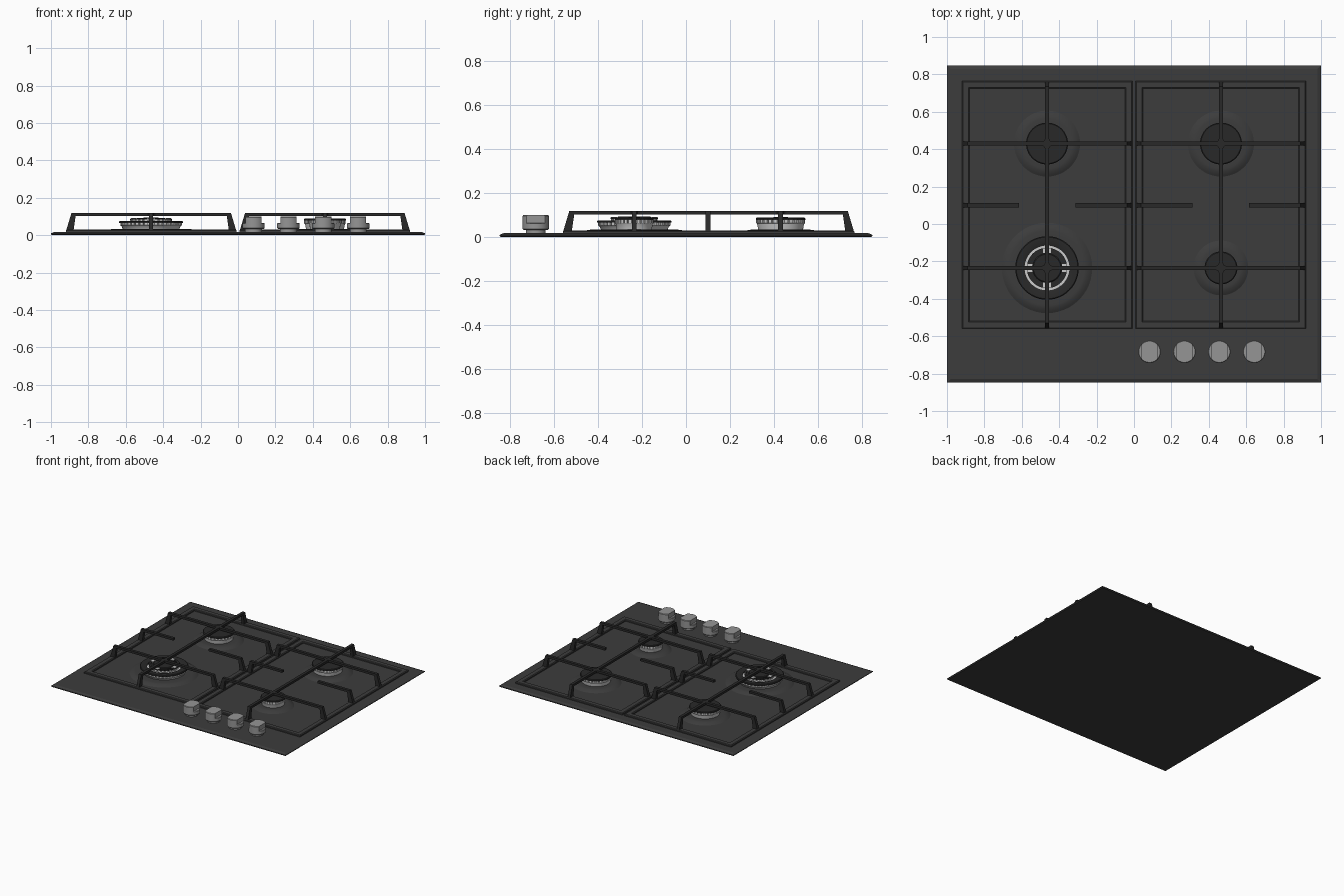
import bpy, bmesh, math
from mathutils import Matrix, Vector

if "Cube" in bpy.data.objects:
    bpy.data.objects.remove(bpy.data.objects["Cube"])

def material(name, v):
    m = bpy.data.materials.new(name)
    m.diffuse_color = (v, v, v, 1)
    m.use_nodes = True
    m.node_tree.nodes["Principled BSDF"].inputs["Base Color"].default_value = m.diffuse_color
    return m

ENAMEL = material("dark_enamel", 0.045)
IRON = material("cast_iron", 0.022)
METAL = material("burner_metal", 0.6)
KNOB = material("knob_grey", 0.3)

def finish(name, bm, mat, smooth=True):
    bmesh.ops.recalc_face_normals(bm, faces=bm.faces[:])
    me = bpy.data.meshes.new(name)
    bm.to_mesh(me)
    bm.free()
    ob = bpy.data.objects.new(name, me)
    bpy.context.collection.objects.link(ob)
    me.materials.append(mat)
    if smooth:
        bpy.ops.object.select_all(action='DESELECT')
        ob.select_set(True)
        bpy.context.view_layer.objects.active = ob
        bpy.ops.object.shade_smooth_by_angle(angle=math.radians(32))
    return ob

def add_box(bm, x0, x1, y0, y1, z0, z1, rot=None):
    m = Matrix.Translation(((x0 + x1) / 2, (y0 + y1) / 2, (z0 + z1) / 2)) \
        @ Matrix.Diagonal((x1 - x0, y1 - y0, z1 - z0, 1))
    bmesh.ops.create_cube(bm, size=1, matrix=(rot @ m) if rot else m)

def add_lathe(bm, prof, cx, cy, steps=48):
    """Spin an (r, z) profile; r = 0 ends close to a point."""
    rings = []
    for r, z in prof:
        if r == 0:
            rings.append([bm.verts.new((cx, cy, z))] * steps)
        else:
            rings.append([bm.verts.new((cx + r * math.cos(a), cy + r * math.sin(a), z))
                          for a in (2 * math.pi * i / steps for i in range(steps))])
    for A, B in zip(rings, rings[1:]):
        for i in range(steps):
            j = (i + 1) % steps
            bm.faces.new(list(dict.fromkeys([A[i], A[j], B[j], B[i]])))

def lathe(name, prof, c, mat):
    bm = bmesh.new()
    add_lathe(bm, prof, *c)
    return finish(name, bm, mat)

def add_profile(bm, pts, axis, at, w=0.022):
    """Extrude a (u, z) outline by w; u lies along the given axis."""
    put = (lambda u, v, z: (u, v, z)) if axis == 'x' else (lambda u, v, z: (v, u, z))
    a = [bm.verts.new(put(u, at - w / 2, z)) for u, z in pts]
    b = [bm.verts.new(put(u, at + w / 2, z)) for u, z in pts]
    bm.faces.new(a)
    bm.faces.new(b)
    for i in range(len(pts)):
        j = (i + 1) % len(pts)
        bm.faces.new((a[i], a[j], b[j], b[i]))

# base plate with a sloped rim
bm = bmesh.new()
loops = [[bm.verts.new((sx * (1 - i), sy * (0.848 - i), z))
          for sx, sy in ((-1, -1), (1, -1), (1, 1), (-1, 1))]
         for i, z in ((0.006, 0), (0, 0.006), (0, 0.01), (0.018, 0.018))]
bm.faces.new(loops[0])
bm.faces.new(loops[-1])
for A, B in zip(loops, loops[1:]):
    for i in range(4):
        j = (i + 1) % 4
        bm.faces.new((A[i], A[j], B[j], B[i]))
finish("base_plate", bm, ENAMEL, False)

# pan supports
Y0, Y1, TOP, LOW, FOOT = -0.56, 0.765, 0.12, 0.103, 0.02

def arch(a, b):
    return [(a, FOOT), (a + .03, TOP), (b - .03, TOP), (b, FOOT),
            (b - .04, FOOT), (b - .052, LOW), (a + .052, LOW), (a + .04, FOOT)]

def finger(a, d, length):
    return [(a, FOOT), (a + d * .03, TOP), (a + d * length, TOP),
            (a + d * length, LOW), (a + d * .052, LOW), (a + d * .04, FOOT)]

for side, x0, x1 in (("left", -0.92, -0.008), ("right", 0.008, 0.92)):
    cx = math.copysign(0.465, x0)
    bm = bmesh.new()
    rings = [[bm.verts.new((x, y, z)) for x, y in
              ((x0 + i, Y0 + i), (x1 - i, Y0 + i), (x1 - i, Y1 - i), (x0 + i, Y1 - i))]
             for i, z in ((0, .016), (0, .026), (.005, .031), (.036, .031), (.041, .026), (.041, .016))]
    for A, B in zip(rings, rings[1:] + rings[:1]):
        for i in range(4):
            j = (i + 1) % 4
            bm.faces.new((A[i], A[j], B[j], B[i]))
    finish(side + "_support_frame", bm, ENAMEL, False)

    bm = bmesh.new()
    add_profile(bm, arch(Y0, Y1), 'y', cx)
    for y in (0.43, -0.235):
        add_profile(bm, arch(x0, x1), 'x', y)
        # filleted crossing over the burner
        star = [(cx + r * math.cos(k * math.pi / 4), y + r * math.sin(k * math.pi / 4))
                for k in range(8) for r in ((0.05 if k % 2 == 0 else 0.022),)]
        a = [bm.verts.new((*p, LOW + .001)) for p in star]
        b = [bm.verts.new((*p, TOP - .001)) for p in star]
        bm.faces.new(a)
        bm.faces.new(b)
        for i in range(8):
            j = (i + 1) % 8
            bm.faces.new((a[i], a[j], b[j], b[i]))
    add_profile(bm, finger(x0, 1, 0.305), 'x', 0.1)
    add_profile(bm, finger(x1, -1, 0.305), 'x', 0.1)
    finish(side + "_pan_support", bm, IRON, False)

# burners
def dish(name, c, R, r):
    lathe(name + "_dish", [(R, .016), (R - .012, .023), (R - .03, .032), (R - .045, .034),
                           (r, .034), (0, .034)], c, ENAMEL)

def crown(name, c, r, z0, z1, n):
    """Metal body with a toothed upper rim."""
    bm = bmesh.new()
    zt = z1 - 0.014
    add_lathe(bm, [(0, z0), (r * .9, z0), (r * .95, zt - .006), (r, zt),
                   (r * .9, zt), (r * .9, z1), (0, z1)], *c)
    for k in range(n):
        rot = Matrix.Translation((*c, 0)) @ Matrix.Rotation(2 * math.pi * k / n, 4, 'Z')
        w = math.pi * r / n * .65
        add_box(bm, r * .88, r * .99, -w, w, zt - .001, z1, rot)
    finish(name + "_crown", bm, METAL)

def cap(name, c, r, z0, z1):
    lathe(name + "_cap", [(0, z0), (r, z0), (r, z1 - .004), (r - .005, z1),
                          (r * .9, z1), (0, z1 + .001)], c, IRON)

for name, c, R, r in (("back_left_burner", (-.465, .43), .18, .112),
                      ("back_right_burner", (.465, .43), .18, .112),
                      ("front_right_burner", (.465, -.235), .15, .088)):
    dish(name, c, R, r)
    crown(name, c, r, .03, .079, 28)
    cap(name, c, r, .079, .09)

# large double-ring burner
c = (-.465, -.235)
dish("large_burner", c, .245, .17)
crown("large_burner_outer", c, .166, .03, .068, 40)
lathe("large_burner_ring_cap", [(.12, .066), (.17, .066), (.17, .073), (.165, .077),
                                (.128, .077), (.12, .073), (.12, .066)], c, IRON)
crown("large_burner_inner", c, .106, .06, .083, 24)
lathe("large_burner_inner_ring", [(.092, .083), (.108, .083), (.108, .09), (.092, .09),
                                  (.092, .083)], c, IRON)
lathe("large_burner_inner_floor", [(.093, .084), (0, .084)], c, IRON)
cap("large_burner_inner", c, .078, .083, .093)
bm = bmesh.new()
for k in range(4):
    rot = Matrix.Translation((*c, 0)) @ Matrix.Rotation(k * math.pi / 2, 4, 'Z')
    add_box(bm, .079, .106, -.021, .021, .08, .092, rot)
finish("large_burner_bridges", bm, METAL, False)

# control knobs: round skirt with a grip flattened on two sides
for i in range(4):
    c = (0.083 + i * 0.1865, -0.683)
    lathe("knob_%d_collar" % (i + 1), [(0, .016), (.045, .016), (.045, .035), (0, .035)], c, KNOB)
    lathe("knob_%d_skirt" % (i + 1), [(0, .032), (.054, .032), (.06, .038), (.06, .062),
                                      (.057, .065), (0, .065)], c, KNOB)
    bm = bmesh.new()
    add_lathe(bm, [(0, .06), (.06, .06), (.06, .096), (.057, .1), (0, .1)], *c)
    for s in (-1, 1):
        cut = bmesh.ops.bisect_plane(bm, geom=bm.verts[:] + bm.edges[:] + bm.faces[:],
                                     plane_co=Vector((c[0] + s * .043, c[1], 0)),
                                     plane_no=Vector((s, 0, 0)), clear_outer=True)
        bmesh.ops.contextual_create(bm, geom=[e for e in cut["geom_cut"]
                                              if isinstance(e, bmesh.types.BMEdge)])
    finish("knob_%d_grip" % (i + 1), bm, KNOB)
